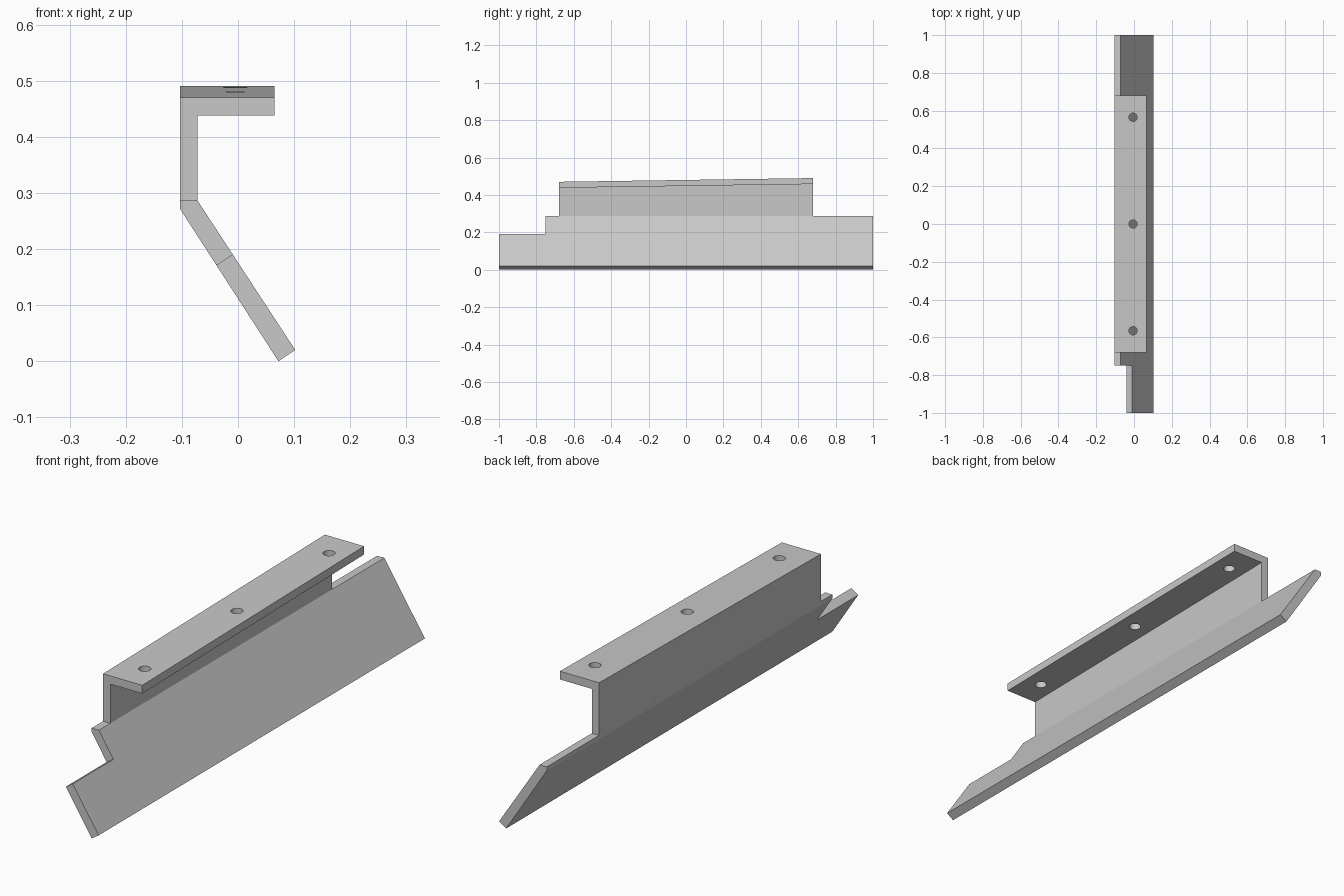
import bpy
import bmesh
from mathutils import Vector

cube = bpy.data.objects.get("Cube")
if cube:
    bpy.data.objects.remove(cube, do_unlink=True)

GREY = (0.58, 0.58, 0.58, 1)
steel = bpy.data.materials.new("light grey metal")
steel.use_nodes = True
steel.diffuse_color = GREY
steel.node_tree.nodes["Principled BSDF"].inputs["Base Color"].default_value = GREY


def prism(name, profile, y0, y1):
    """Extrude an x-z profile along y."""
    bm = bmesh.new()
    face = bm.faces.new([bm.verts.new((x, y0, z)) for x, z in profile])
    ext = bmesh.ops.extrude_face_region(bm, geom=[face])
    verts = [v for v in ext["geom"] if isinstance(v, bmesh.types.BMVert)]
    bmesh.ops.translate(bm, verts=verts, vec=Vector((0, y1 - y0, 0)))
    bmesh.ops.recalc_face_normals(bm, faces=bm.faces)
    mesh = bpy.data.meshes.new(name)
    bm.to_mesh(mesh)
    bm.free()
    obj = bpy.data.objects.new(name, mesh)
    bpy.context.collection.objects.link(obj)
    mesh.materials.append(steel)
    return obj


def cut(target, cutter):
    """Subtract the cutter from the target and discard it."""
    cutter.hide_render = True
    mod = target.modifiers.new("cut", "BOOLEAN")
    mod.operation = "DIFFERENCE"
    mod.solver = "EXACT"
    mod.object = cutter
    bpy.context.view_layer.objects.active = target
    bpy.ops.object.modifier_apply(modifier=mod.name)
    bpy.data.objects.remove(cutter, do_unlink=True)


# Slanted blade with a stepped front corner
blade = prism("slanted_blade", [(-0.103, 0.286), (-0.072, 0.286), (0.102, 0.02),
                                (0.072, 0), (-0.103, 0.271)], -1, 1)
cut(blade, prism("notch_cutter", [(-0.19, 0.073), (0.11, 0.268),
                                  (0.11, 0.4), (-0.19, 0.4)], -1.1, -0.75))

# Upright web with the mounting flange, rising slightly to the back
HALF = 0.68
bracket = prism("mounting_bracket", [(-0.103, 0.286), (-0.103, 0.47), (0.065, 0.47),
                                     (0.065, 0.438), (-0.072, 0.438),
                                     (-0.072, 0.286)], -HALF, HALF)
for v in bracket.data.vertices:
    if v.co.y > 0 and v.co.z > 0.4:
        v.co.z += 0.02

# Three screw holes through the flange
for y in (-0.565, 0, 0.565):
    bpy.ops.mesh.primitive_cylinder_add(vertices=32, radius=0.022, depth=0.12,
                                        location=(-0.005, y, 0.464))
    drill = bpy.context.object
    drill.name = "hole_cutter"
    drill.data.materials.append(steel)
    cut(bracket, drill)

# Round hole walls, crisp edges
bpy.ops.object.select_all(action="DESELECT")
bracket.select_set(True)
bpy.context.view_layer.objects.active = bracket
bpy.ops.object.shade_smooth_by_angle()
